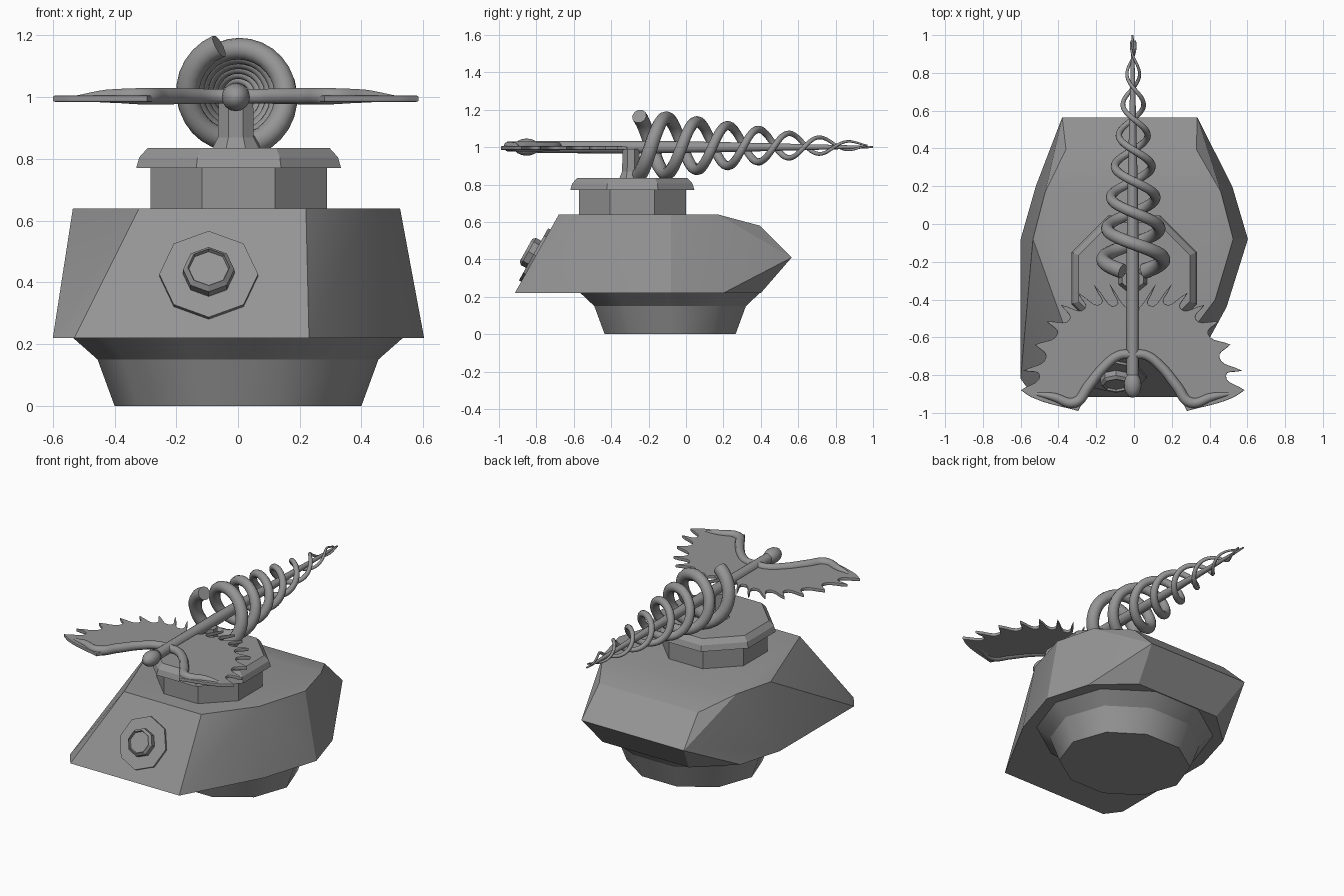
import bpy, bmesh, math
from math import cos, sin, pi, radians

if "Cube" in bpy.data.objects:
    bpy.data.objects.remove(bpy.data.objects["Cube"])

CX, CZ = -0.007, 1.0      # axis of the needle

# Dark grey metal shared by every part
metal = bpy.data.materials.new("dark_metal")
metal.diffuse_color = (.3, .3, .3, 1)
metal.use_nodes = True
metal.node_tree.nodes["Principled BSDF"].inputs["Base Color"].default_value = metal.diffuse_color


def add_mesh(name, bm, loc=(0, 0, 0), rot_x=0.0, smooth=None):
    bmesh.ops.recalc_face_normals(bm, faces=bm.faces)
    me = bpy.data.meshes.new(name)
    bm.to_mesh(me)
    bm.free()
    me.materials.append(metal)
    ob = bpy.data.objects.new(name, me)
    ob.location = loc
    ob.rotation_euler.x = rot_x
    bpy.context.collection.objects.link(ob)
    if smooth:
        activate(ob)
        bpy.ops.object.shade_smooth_by_angle(angle=radians(smooth))
    return ob


def activate(ob):
    bpy.ops.object.select_all(action='DESELECT')
    ob.select_set(True)
    bpy.context.view_layer.objects.active = ob


def loft(name, rings, sides, loc=(0, 0, 0), turn=0.0, rot_x=0.0, smooth=None):
    """Rings are (rx, ry, z); the first and last are capped."""
    bm = bmesh.new()
    loops = [[bm.verts.new((rx * cos(2 * pi * i / sides + turn),
                            ry * sin(2 * pi * i / sides + turn), z))
              for i in range(sides)] for rx, ry, z in rings]
    for a, b in zip(loops, loops[1:]):
        for i in range(sides):
            j = (i + 1) % sides
            bm.faces.new((a[i], a[j], b[j], b[i]))
    bm.faces.new(loops[0][::-1])
    bm.faces.new(loops[-1])
    return add_mesh(name, bm, loc, rot_x, smooth)


def to_mesh(name, cu, loc, mirror=False, smooth=40):
    cu.materials.append(metal)
    ob = bpy.data.objects.new(name, cu)
    ob.location = loc
    bpy.context.collection.objects.link(ob)
    activate(ob)
    bpy.ops.object.convert(target='MESH')
    ob = bpy.context.object
    if mirror:
        ob.modifiers.new("mirror", 'MIRROR').use_clip = True
    bpy.ops.object.shade_smooth_by_angle(angle=radians(smooth))
    return ob


def tube(name, pts, loc=(0, 0, 0), mirror=False, bezier=False):
    """Round tube through (x, y, z, radius) points."""
    cu = bpy.data.curves.new(name, 'CURVE')
    cu.dimensions = '3D'
    cu.bevel_depth = 1.0
    cu.bevel_resolution = 3
    cu.use_fill_caps = True
    cu.resolution_u = 6
    sp = cu.splines.new('BEZIER' if bezier else 'POLY')
    row = sp.bezier_points if bezier else sp.points
    row.add(len(pts) - 1)
    for p, (x, y, z, r) in zip(row, pts):
        p.co = (x, y, z) if bezier else (x, y, z, 1)
        p.radius = r
        if bezier:
            p.handle_left_type = p.handle_right_type = 'AUTO'
    return to_mesh(name, cu, loc, mirror)


# Foot and flared collar below the hull
foot_at = (0, -0.085, 0)
loft("foot", [(.40, .368, 0), (.455, .426, .15)], 10, foot_at, smooth=40)
loft("foot_collar", [(.455, .426, .15), (.54, .51, .225)], 10, foot_at, smooth=40)

# Faceted, slightly lopsided hull
rim = [(-.53, -.915), (.23, -.915), (.49, -.44), (.603, -.08), (.52, .20),
       (.30, .40), (-.30, .40), (-.52, .20), (-.60, -.08), (-.60, -.82)]
roof = [(-.32, -.68), (.22, -.68), (.43, -.40), (.525, -.08), (.46, .17),
        (-.47, .17), (-.535, -.08)]
tail = [(.335, .565, .41), (-.38, .565, .41), (.33, .395, .58), (-.36, .395, .58)]
bm = bmesh.new()
for co in [(x, y, .22) for x, y in rim] + [(x, y, .64) for x, y in roof] + tail:
    bm.verts.new(co)
res = bmesh.ops.convex_hull(bm, input=bm.verts)
junk = [g for g in res["geom_interior"] if isinstance(g, bmesh.types.BMVert)]
if junk:
    bmesh.ops.delete(bm, geom=junk, context='VERTS')
bmesh.ops.dissolve_limit(bm, angle_limit=radians(2), verts=bm.verts, edges=bm.edges)
add_mesh("hull", bm, smooth=20)

# Octagonal port on the sloping front
tilt = math.atan2(.42, .235)
loft("front_port_plate", [(.16, .16, -.02), (.16, .16, .014)], 8,
     (-.095, -.803, .42), rot_x=tilt)
loft("front_port_ring", [(.083, .083, 0), (.083, .083, .045), (.068, .068, .06),
                         (.064, .064, .048)], 8, (-.095, -.803, .42), rot_x=tilt)

# Octagonal turret neck, cap and post
k = 1 / cos(pi / 8)
oct_at = (.002, -.287, 0)
loft("turret_neck", [(.286 * k, .286 * k, .62), (.286 * k, .286 * k, .78)], 8, oct_at, pi / 8)
loft("turret_cap", [(r * k, r * k, z) for r, z in
                    ((.332, .77), (.322, .805), (.295, .835))], 8, oct_at, pi / 8)
loft("post", [(r * k, r * .8 * k, z) for r, z in
              ((.078, .83), (.058, .87), (.056, .99))], 8, (CX, -.295, 0), pi / 8)

# Needle with a bulb at the front end
loft("needle", [(r, r, y) for y, r in ((-.80, .032), (-.2, .034), (.2, .027),
     (.6, .017), (.9, .009), (1.0, .005))], 16, (CX, 0, CZ), rot_x=-pi / 2, smooth=40)
ball = [(.046 * sin(t), .046 * sin(t), -.852 - .068 * cos(t))
        for t in (pi * (i + .3) / 9 for i in range(9))]
loft("needle_bulb", ball, 16, (CX, 0, CZ), rot_x=-pi / 2, smooth=50)

# Two tapering coils around the needle
for n, start in enumerate((110, 290)):
    pts = []
    for i in range(111):
        t = i / 110
        y = -.25 + 1.22 * t
        a = radians(start) + 2 * pi * (y + .25) / .33
        r = .033 * (1 - t) ** 1.2 + .007 - .002 * t
        path = max(.207 - .192 * t - r, .008)
        pts.append((path * cos(a), y, path * sin(a), r))
    tube(f"coil_{n + 1}", pts, (CX + .003, 0, CZ + .008))

# Flat feathered wings
front = [(0, -.70), (.07, -.70), (.145, -.73), (.22, -.85), (.29, -.985), (.53, -.915)]
feathers = [(.585, -.88), (.49, -.80), (.565, -.775), (.455, -.705), (.51, -.64),
            (.395, -.58), (.445, -.52), (.33, -.505), (.37, -.435), (.25, -.45),
            (.28, -.375), (.165, -.425), (.19, -.345), (.085, -.435), (.105, -.35),
            (.03, -.45), (0, -.46)]
outline = front + feathers
cu = bpy.data.curves.new("wing", 'CURVE')
cu.dimensions = '2D'
cu.fill_mode = 'BOTH'
cu.extrude = .006
cu.bevel_depth = .004
cu.bevel_resolution = 1
cu.resolution_u = 5
sp = cu.splines.new('BEZIER')
sp.use_cyclic_u = True
sp.bezier_points.add(len(outline) - 1)
for i, (p, (x, y)) in enumerate(zip(sp.bezier_points, outline)):
    p.co = (x, y, 0)
    pointed = i in (0, 4) or (i > 5 and i % 2 == 0)
    p.handle_left_type = p.handle_right_type = 'VECTOR' if pointed else 'AUTO'
to_mesh("wings", cu, (CX, 0, .995), mirror=True)

# Thick leading edge of each wing
tube("wing_leading_edges", [(0, -.69, 0, .025), (.07, -.695, 0, .025), (.15, -.755, 0, .026),
     (.235, -.86, 0, .028), (.305, -.945, 0, .028), (.42, -.915, 0, .022),
     (.53, -.895, -.008, .008)], (CX, 0, 1.003), mirror=True, bezier=True)
